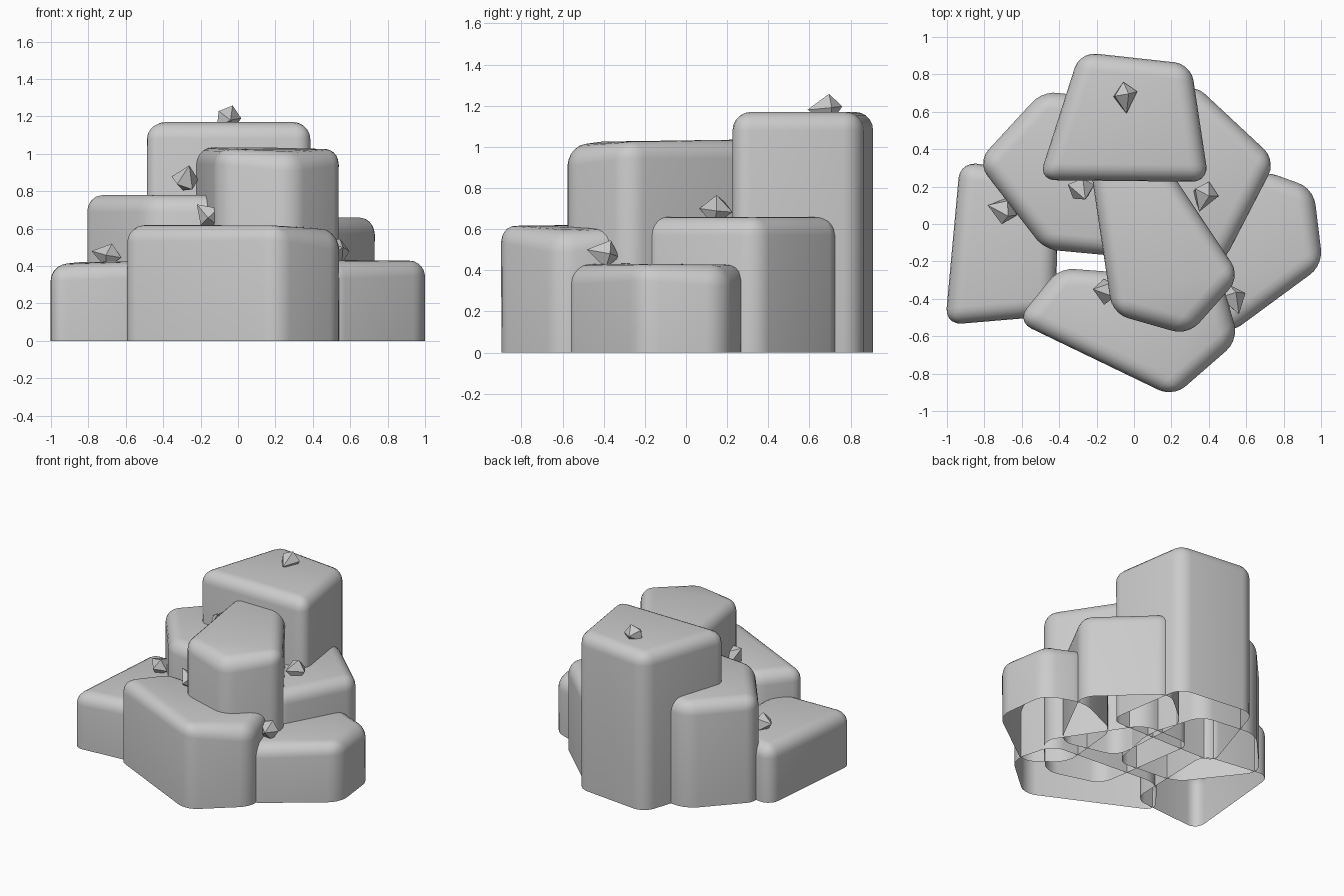
import bpy, bmesh, math, random
from mathutils import Vector

if "Cube" in bpy.data.objects:
    bpy.data.objects.remove(bpy.data.objects["Cube"])

random.seed(4)


def finish(bm, name):
    bmesh.ops.recalc_face_normals(bm, faces=bm.faces)
    mesh = bpy.data.meshes.new(name)
    bm.to_mesh(mesh)
    bm.free()
    obj = bpy.data.objects.new(name, mesh)
    bpy.context.collection.objects.link(obj)
    return obj


def rock(name, height, corners, dips={}, width=0.09):
    """Hollow, open-bottomed prism with rounded sides and top rim."""
    bm = bmesh.new()
    low = [bm.verts.new((x, y, 0)) for x, y in corners]
    top = [bm.verts.new((x, y, height - dips.get(i, 0)))
           for i, (x, y) in enumerate(corners)]
    n = len(corners)
    for i in range(n):
        j = (i + 1) % n
        bm.faces.new((low[i], low[j], top[j], top[i]))
    bm.faces.new(top)
    bmesh.ops.recalc_face_normals(bm, faces=bm.faces)
    if top[0].link_faces and sum((f.normal.z for f in bm.faces)) < 0:
        bmesh.ops.reverse_faces(bm, faces=bm.faces)
    edges = [e for e in bm.edges if not e.is_boundary]
    bmesh.ops.bevel(bm, geom=edges, offset=width, segments=5, profile=0.5,
                    affect='EDGES', clamp_overlap=True)
    obj = finish(bm, name)
    bpy.ops.object.select_all(action='DESELECT')
    obj.select_set(True)
    bpy.context.view_layer.objects.active = obj
    bpy.ops.object.shade_smooth_by_angle(angle=math.radians(40))


def crystal(name, centre, axis):
    """Irregular five-sided double pyramid, flat shaded."""
    bm = bmesh.new()
    ring = []
    for i in range(5):
        a = math.tau * i / 5
        r = random.uniform(0.065, 0.08)
        ring.append(bm.verts.new((r * math.cos(a), r * math.sin(a),
                                  random.uniform(-0.015, 0.015))))
    tip = bm.verts.new((0, 0, 0.10))
    tail = bm.verts.new((0, 0, -0.07))
    for i in range(5):
        a, b = ring[i], ring[(i + 1) % 5]
        bm.faces.new((a, b, tip))
        bm.faces.new((b, a, tail))
    obj = finish(bm, name)
    obj.location = centre
    obj.rotation_euler = Vector(axis).to_track_quat('Z', 'Y').to_euler()


# Main rock columns (counter-clockwise footprints)
rock("back_rock", 1.17,
     [(-0.51, 0.235), (0.40, 0.225), (0.305, 0.855), (-0.29, 0.92)])
rock("centre_rock", 1.035,
     [(-0.235, 0.32), (-0.115, -0.48), (0.29, -0.595), (0.57, -0.28),
      (0.17, 0.32)], {2: 0.04})
rock("back_left_rock", 0.78,
     [(-0.84, 0.33), (-0.48, -0.135), (0.0, -0.18), (0.08, 0.25),
      (-0.05, 0.66), (-0.49, 0.71)])
rock("back_right_rock", 0.66,
     [(0.76, 0.34), (0.31, 0.76), (0.0, 0.5), (0.05, -0.12), (0.47, -0.22)])

# Low rocks around the base
rock("right_rock", 0.44,
     [(0.96, 0.19), (0.68, 0.29), (0.3, 0.12), (0.25, -0.4), (0.50, -0.595),
      (1.01, -0.22)], {0: 0.03, 4: 0.02})
rock("front_rock", 0.62,
     [(-0.63, -0.52), (0.21, -0.925), (0.56, -0.62), (0.47, -0.3),
      (-0.40, -0.235)], {2: 0.05, 1: -0.01})
rock("left_rock", 0.43,
     [(-0.93, 0.335), (-1.01, -0.54), (-0.42, -0.49), (-0.4, 0.26)],
     {0: 0.01, 1: 0.02})

# Small crystals resting on the ledges
places = [((-0.05, 0.69, 1.19), (0.1, -1, -0.1)),
          ((-0.69, 0.07, 0.46), (-0.9, 0.3, 0.2)),
          ((-0.28, 0.19, 0.86), (0.2, -0.6, 0.8)),
          ((0.38, 0.16, 0.69), (-0.3, -0.9, 0.1)),
          ((-0.15, -0.36, 0.66), (-0.6, 0.1, 0.6)),
          ((0.53, -0.39, 0.48), (0.3, -0.9, 0.2))]
for i, (centre, axis) in enumerate(places):
    crystal(f"crystal_{i + 1}", centre, axis)
